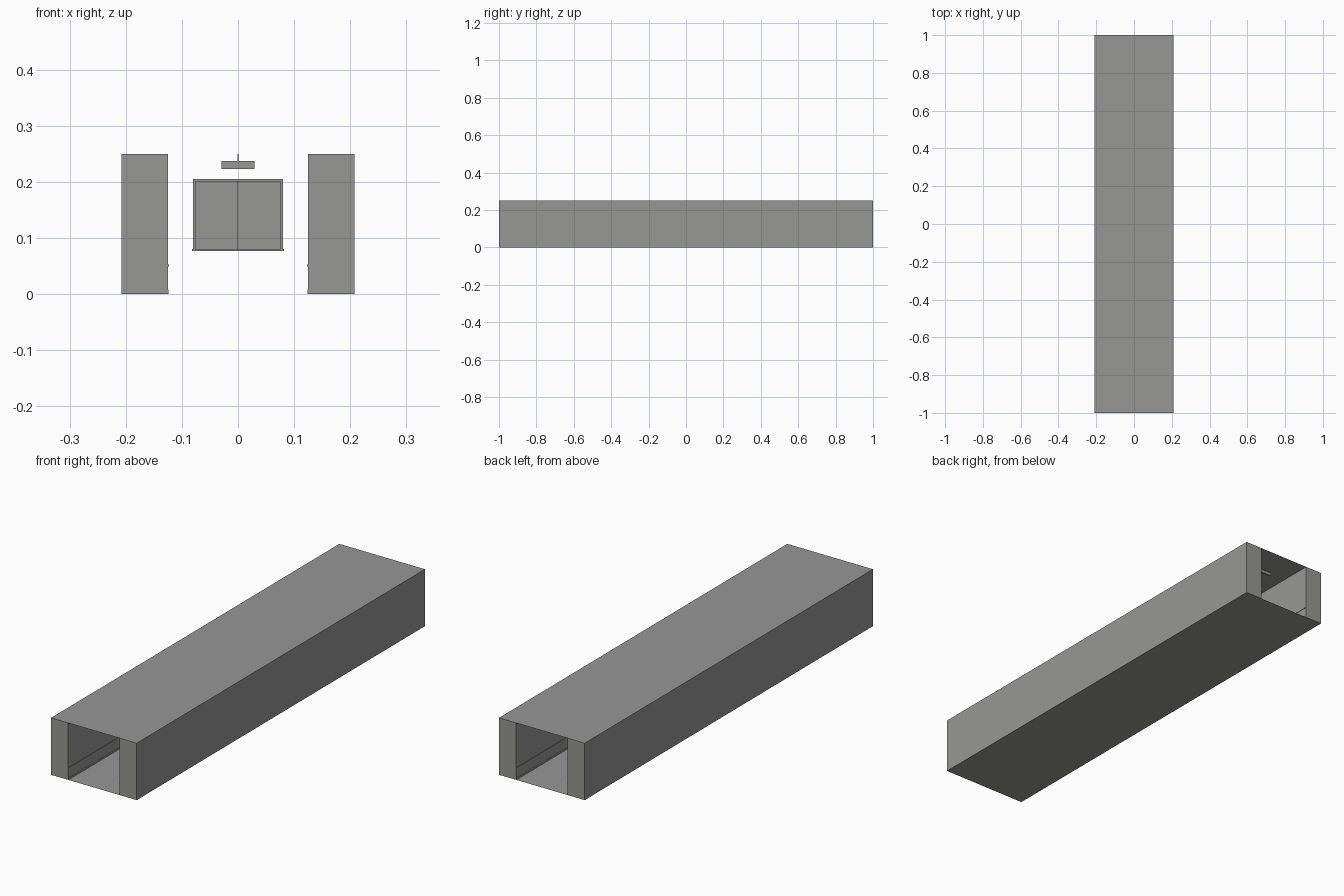
import bpy, bmesh
from mathutils import Matrix

if "Cube" in bpy.data.objects:
    bpy.data.objects.remove(bpy.data.objects["Cube"])

grey = bpy.data.materials.new("plain grey")
grey.diffuse_color = (0.31, 0.31, 0.305, 1)
grey.use_nodes = True
grey.node_tree.nodes["Principled BSDF"].inputs["Base Color"].default_value = grey.diffuse_color


def finish(name, bm):
    me = bpy.data.meshes.new(name)
    bm.to_mesh(me)
    bm.free()
    me.materials.append(grey)
    ob = bpy.data.objects.new(name, me)
    bpy.context.collection.objects.link(ob)
    return ob


def box(name, x0, x1, y0, y1, z0, z1):
    bm = bmesh.new()
    m = Matrix.Translation(((x0 + x1) / 2, (y0 + y1) / 2, (z0 + z1) / 2))
    m = m @ Matrix.Diagonal((x1 - x0, y1 - y0, z1 - z0, 1))
    bmesh.ops.create_cube(bm, size=1, matrix=m)
    return finish(name, bm)


def sheet(name, half_x, z, up):
    bm = bmesh.new()
    co = [(-half_x, -1, z), (half_x, -1, z), (half_x, 1, z), (-half_x, 1, z)]
    bm.faces.new([bm.verts.new(c) for c in (co if up else co[::-1])])
    return finish(name, bm)


# corridor shell: thin floor and ceiling between thick walls
sheet("floor", 0.125, 0.0, True)
sheet("ceiling", 0.125, 0.25, False)
for side, s in (("left", -1), ("right", 1)):
    def strip(name, a, b, z0, z1):
        box(side + "_" + name, min(s * a, s * b), max(s * a, s * b), -1, 1, z0, z1)
    strip("wall", 0.125, 0.208, 0, 0.25)
    # skirting board and bumper rail
    strip("skirting", 0.124, 0.125, 0, 0.008)
    strip("rail", 0.123, 0.125, 0.049, 0.053)

# hanging sign on a thin rod near the back end
box("hanging_sign", -0.029, 0.029, 0.874, 0.88, 0.223, 0.237)
box("sign_rod", -0.001, 0.001, 0.876, 0.878, 0.237, 0.25)

# sliding window: outer frame, sill and two offset panes
box("window_sill", -0.082, 0.082, -0.01, 0.01, 0.077, 0.080)
box("window_head", -0.080, 0.080, -0.008, 0.008, 0.201, 0.205)
for side, s in (("left", -1), ("right", 1)):
    a, b = sorted((s * 0.076, s * 0.080))
    box(side + "_window_jamb", a, b, -0.008, 0.008, 0.080, 0.201)
    y = s * 0.003
    a, b = sorted((0, s * 0.076))
    box(side + "_window_pane", a, b, y - 0.001, y + 0.001, 0.080, 0.201)
